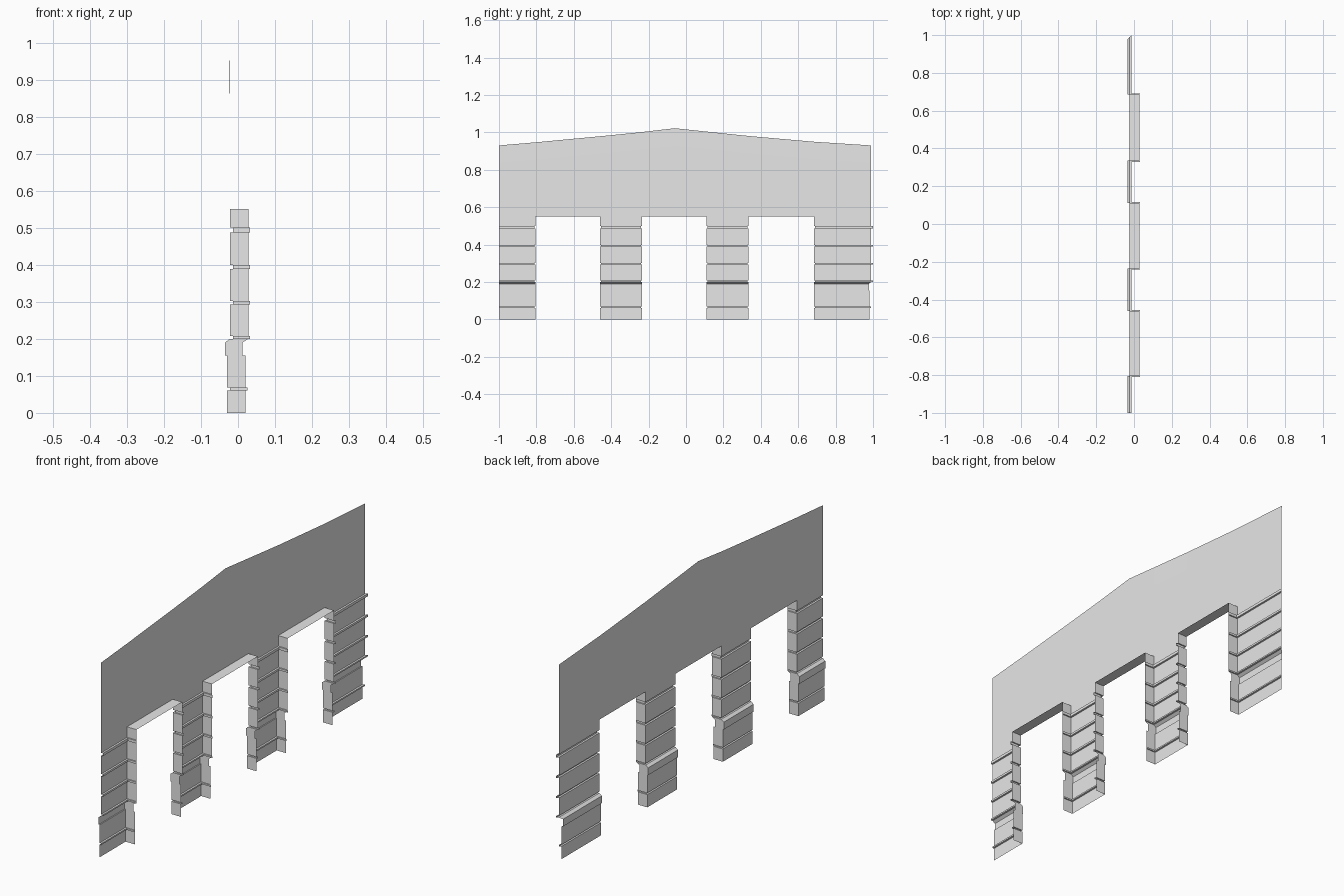
import bpy
import bmesh

cube = bpy.data.objects.get("Cube")
if cube:
    bpy.data.objects.remove(cube, do_unlink=True)

stone = bpy.data.materials.new("pale grey stone")
stone.use_nodes = True
stone.diffuse_color = (0.8, 0.8, 0.8, 1)
stone.node_tree.nodes["Principled BSDF"].inputs["Base Color"].default_value = (0.8, 0.8, 0.8, 1)

FRONT, BACK, HEAD = -0.022, 0.028, 0.55
START, END = -1.0, 0.99
OPENINGS = [(-0.805, -0.46), (-0.235, 0.11), (0.335, 0.685)]


def loft(name, rows):
    """Join rows of points, lowest row first, into a flat-shaded sheet facing -x."""
    bm = bmesh.new()
    rings = [[bm.verts.new(p) for p in row] for row in rows]
    for low, high in zip(rings, rings[1:]):
        for i in range(len(low) - 1):
            bm.faces.new((low[i + 1], low[i], high[i], high[i + 1]))
    mesh = bpy.data.meshes.new(name)
    bm.to_mesh(mesh)
    bm.free()
    mesh.materials.append(stone)
    obj = bpy.data.objects.new(name, mesh)
    bpy.context.collection.objects.link(obj)
    return obj


# Pier profile: height, front x, reveal back x, side inset, end shift
def course(low, high, front, back, inset, shift):
    return [(low, front, back, inset, shift), (high, front, back, inset, shift)]


profile = course(0, 0.061, -0.03, 0.02, 0, -0.009)
profile += course(0.061, 0.068, -0.021, 0.025, 0.006, -0.002)
profile += course(0.068, 0.155, -0.03, 0.02, 0, -0.009)
profile += course(0.155, 0.19, -0.035, 0.012, 0, -0.012)
bottom = 0.2
for low, high in [(0.2, 0.207), (0.293, 0.302), (0.389, 0.399), (0.487, 0.5)]:
    profile += course(bottom, low, FRONT, BACK, 0, 0)
    profile += course(low, high, -0.013, 0.033, 0.006, 0.009)
    bottom = high
profile += course(bottom, HEAD, FRONT, BACK, 0, 0)

# Grooved piers with the side reveals of the openings
edges = [START] + [y for pair in OPENINGS for y in pair] + [END]
for n in range(0, len(edges), 2):
    first, last = n == 0, n + 2 == len(edges)
    rows = []
    for z, front, back, inset, shift in profile:
        y0 = edges[n] + (0 if first else inset)
        y1 = edges[n + 1] + (shift if last else -inset)
        row = [(front, y0, z), (front, y1, z)]
        if not first:
            row.insert(0, (back, y0, z))
        if not last:
            row.append((back, y1, z))
        rows.append(row)
    loft(f"pier_{n // 2 + 1}", rows)

# Flat undersides of the opening heads
for n, pair in enumerate(OPENINGS):
    loft(f"opening_head_{n + 1}", [[(x, y, HEAD) for y in pair] for x in (BACK, FRONT)])

# Upper wall and the gable band that follows the roof line
roof = [(START, 0.93), (-0.8, 0.947), (-0.45, 0.98), (-0.25, 1.0), (-0.06, 1.022),
        (0.11, 1.004), (0.34, 0.98), (0.68, 0.95), (END, 0.93)]
crease = [min(z - 0.094, 0.925) for y, z in roof]
wall_top = [(FRONT, y, c) for (y, z), c in zip(roof, crease)]
loft("upper_wall", [[(FRONT, y, HEAD) for y, z in roof], wall_top])
loft("gable_band", [wall_top, [(FRONT - 0.001, y, z) for y, z in roof]])
